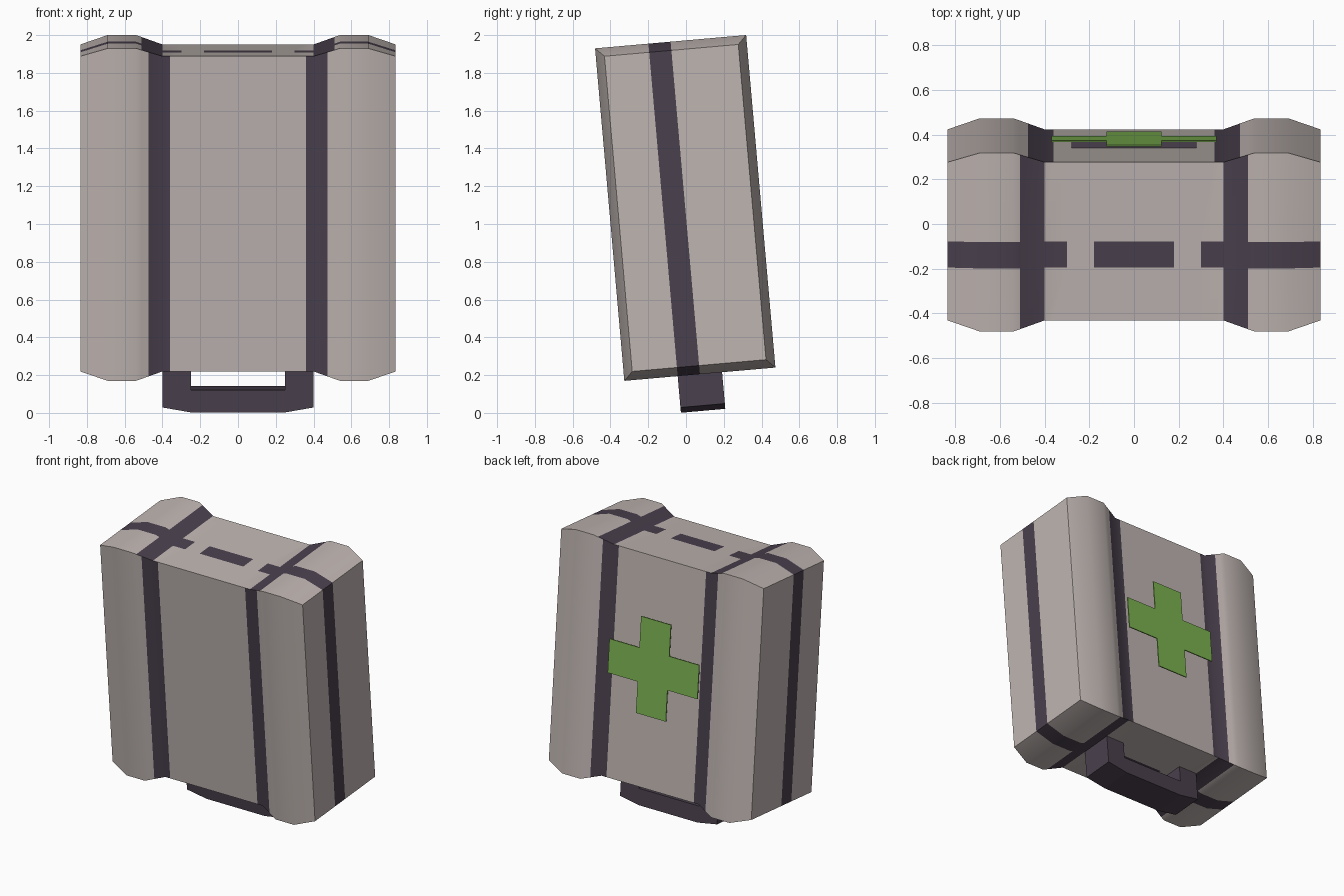
import bpy, bmesh, math
from mathutils import Matrix, Vector

old = bpy.data.objects.get("Cube")
if old:
    bpy.data.objects.remove(old, do_unlink=True)


def material(name, rgb):
    m = bpy.data.materials.new(name)
    m.use_nodes = True
    m.diffuse_color = (*rgb, 1)
    bsdf = next(n for n in m.node_tree.nodes if n.type == 'BSDF_PRINCIPLED')
    bsdf.inputs["Base Color"].default_value = (*rgb, 1)
    bsdf.inputs["Roughness"].default_value = 0.8
    return m


SHELL = material("warm grey", (0.52, 0.46, 0.44))
DARK = material("dark plum", (0.068, 0.051, 0.074))
GREEN = material("medical green", (0.20, 0.44, 0.08))

# The whole case leans forward on its handle
LEAN = Matrix.Translation((0, -0.004, 1.085)) @ Matrix.Rotation(math.radians(5.03), 4, 'X')


def finish(bm, name, mats):
    bmesh.ops.recalc_face_normals(bm, faces=bm.faces)
    mesh = bpy.data.meshes.new(name)
    bm.to_mesh(mesh)
    bm.free()
    for m in mats:
        mesh.materials.append(m)
    ob = bpy.data.objects.new(name, mesh)
    bpy.context.collection.objects.link(ob)
    ob.matrix_world = LEAN
    return ob


def slab(name, half, y0, y1, mat):
    """Extrude an x-mirrored outline from y0 to y1."""
    outline = half + [(-x, z) for x, z in reversed(half) if x > 0]
    bm = bmesh.new()
    face = bm.faces.new([bm.verts.new((x, y0, z)) for x, z in outline])
    ext = bmesh.ops.extrude_face_region(bm, geom=[face])
    verts = [v for v in ext["geom"] if isinstance(v, bmesh.types.BMVert)]
    bmesh.ops.translate(bm, verts=verts, vec=(0, y1 - y0, 0))
    return finish(bm, name, [mat])


# Case body: rectangles lofted along x, swelling at both sides
HALF_D, HALF_H, INSET = 0.4015, 0.8835, 0.046
right = [(0.40, INSET), (0.54, 0), (0.69, 0), (0.835, INSET)]
stations = [(-x, i) for x, i in reversed(right)] + right
bm = bmesh.new()
rings = []
for x, inset in stations:
    d, h = HALF_D - inset, HALF_H - inset
    rings.append([bm.verts.new((x, sy * d, sz * h))
                  for sy, sz in ((-1, -1), (1, -1), (1, 1), (-1, 1))])
for a, b in zip(rings, rings[1:]):
    for i in range(4):
        j = (i + 1) % 4
        bm.faces.new((a[i], a[j], b[j], b[i]))
bm.faces.new(rings[0])
bm.faces.new(rings[-1])


def cut(faces, co, no):
    """Cut only the given faces along a plane."""
    edges = {e for f in faces for e in f.edges}
    verts = {v for f in faces for v in f.verts}
    bmesh.ops.bisect_plane(bm, geom=[*verts, *edges, *faces], dist=1e-5,
                           plane_co=co, plane_no=no)


# Strap edges
WALL_STRAP, LID_STRAP, BAND = (0.36, 0.475), (0.40, 0.51), (-0.118, 0.0)
DASH, GAP_END = 0.18, 0.30
bm.normal_update()
for axis, xs in ((1, WALL_STRAP), (2, LID_STRAP + (DASH, GAP_END))):
    for x in [s * v for v in xs for s in (-1, 1)]:
        bm.normal_update()
        cut([f for f in bm.faces if abs(f.normal[axis]) > 0.8], (x, 0, 0), (1, 0, 0))
for y in BAND:
    bm.normal_update()
    cut([f for f in bm.faces if abs(f.normal.y) < 0.8], (0, y, 0), (0, 1, 0))

# Paint the straps by position
bm.normal_update()
for f in bm.faces:
    c = f.calc_center_median()
    x = abs(c.x)
    in_band = BAND[0] < c.y < BAND[1]
    if abs(f.normal.y) > 0.8:
        dark = WALL_STRAP[0] < x < WALL_STRAP[1]
    elif abs(f.normal.z) > 0.8:
        dark = LID_STRAP[0] < x < LID_STRAP[1] or (in_band and (x < DASH or x > GAP_END))
    else:
        dark = in_band
    f.material_index = int(dark)
body = finish(bm, "case_body", [SHELL, DARK])
bpy.ops.object.select_all(action='DESELECT')
body.select_set(True)
bpy.context.view_layer.objects.active = body
bpy.ops.object.shade_smooth_by_angle(angle=math.radians(30))

# Carrying handle
slab("handle", [(0.24, -1.078), (0.40, -1.05), (0.40, -0.82), (0.25, -0.82),
                (0.25, -0.958)], -0.118, 0.118, DARK)

# Cross emblem on the back with its hidden mount
MID, ARM, TALL, WIDE = 0.05, 0.123, 0.35, 0.37
slab("cross", [(ARM, MID - TALL), (ARM, MID - ARM), (WIDE, MID - ARM),
               (WIDE, MID + ARM), (ARM, MID + ARM), (ARM, MID + TALL)],
     0.387, 0.394, GREEN)
slab("cross_mount", [(0.28, MID - 0.06), (0.28, MID + 0.06)], 0.35, 0.387, DARK)
